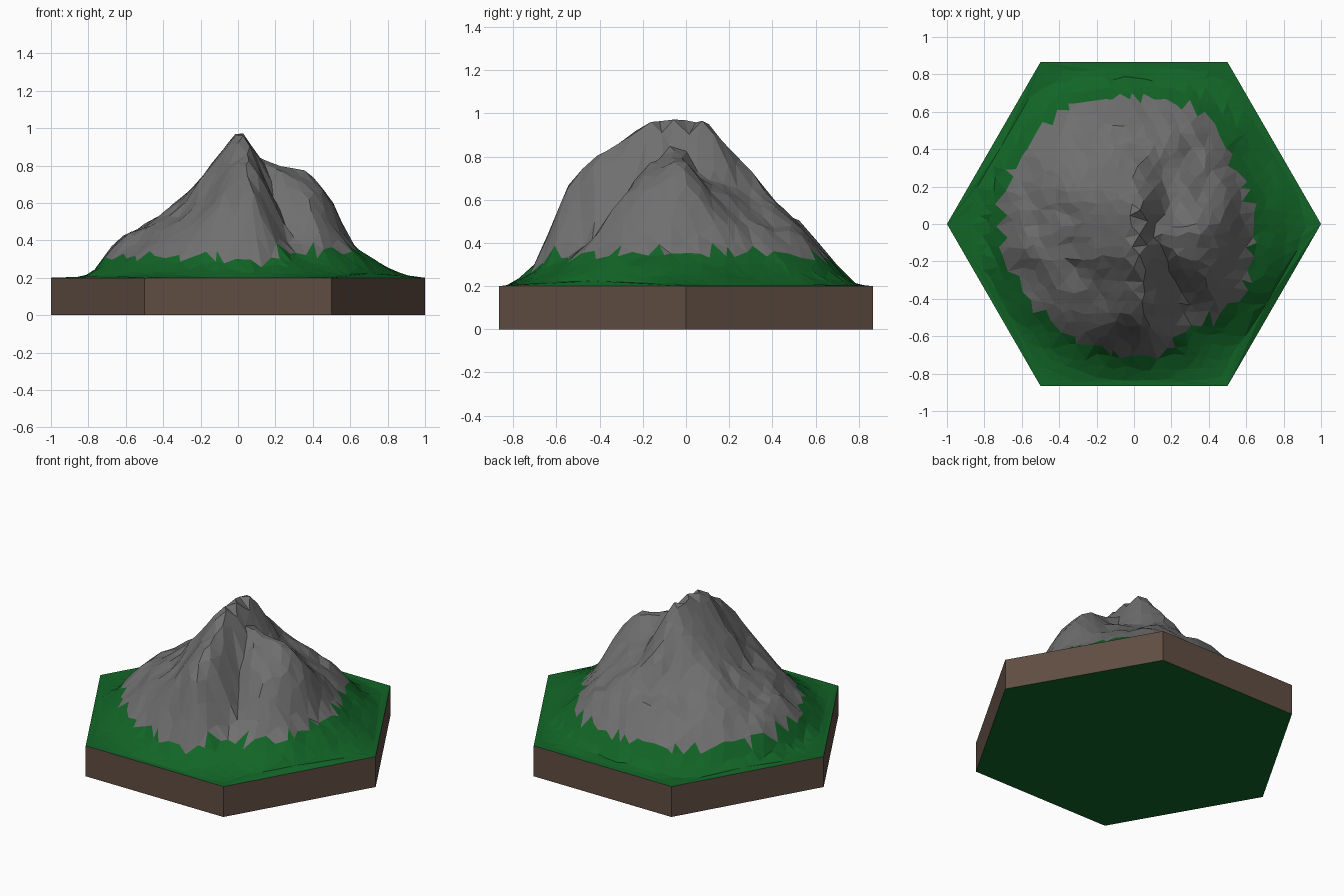
import bpy, bmesh, math, random
from mathutils import Vector, noise
from mathutils.geometry import delaunay_2d_cdt

if "Cube" in bpy.data.objects:
    bpy.data.objects.remove(bpy.data.objects["Cube"])

random.seed(7)
BASE = 0.2
CX, CY = 0.01, -0.03
R = [0, .12, .24, .36, .48, .6, .7, .8, .9, 1.0]

# Slope profiles every 30 degrees from +x: heights at the radii above
SLOPES = [
    [.95, .83, .80, .79, .66, .38, .31, .25, .21, .2],   # east shoulder
    [.95, .79, .68, .60, .52, .39, .29, .23, .2, .2],    # north-east gully
    [.95, .84, .69, .60, .54, .45, .35, .24, .2, .2],
    [.95, .93, .85, .69, .54, .46, .34, .21, .2, .2],    # back ridge
    [.95, .89, .74, .61, .53, .46, .37, .24, .2, .2],
    [.95, .87, .72, .61, .54, .46, .36, .23, .2, .2],
    [.95, .86, .69, .58, .51, .44, .36, .21, .2, .2],    # west spur
    [.95, .85, .66, .54, .47, .38, .30, .22, .2, .2],
    [.95, .86, .72, .60, .52, .39, .28, .22, .2, .2],
    [.95, .93, .84, .78, .67, .43, .26, .2, .2, .2],     # front ridge
    [.95, .80, .64, .50, .40, .33, .27, .22, .2, .2],    # front gully
    [.95, .82, .77, .72, .62, .41, .31, .24, .2, .2],
]
# Crest line running front to back: (y, x, z)
CREST = [(-.52, .07, .69), (-.42, .06, .82), (-.30, .04, .86),
         (-.19, .02, .96), (-.1, .02, .975), (.07, .02, .965)]


def along(profile, r):
    for i in range(len(R) - 1):
        if r <= R[i + 1]:
            t = (r - R[i]) / (R[i + 1] - R[i])
            return profile[i] + (profile[i + 1] - profile[i]) * t
    return BASE


def edge_distance(x, y):
    k = math.sqrt(3) / 2
    return k - max(abs(y), abs(x) * k + abs(y) * 0.5)


def crest(x, y):
    yc = min(CREST[-1][0], max(CREST[0][0], y))
    for (y0, x0, z0), (y1, x1, z1) in zip(CREST, CREST[1:]):
        if yc <= y1:
            t = (yc - y0) / (y1 - y0)
            xc, zc = x0 + (x1 - x0) * t, z0 + (z1 - z0) * t
            break
    dy = (y - yc) * (1.9 if y < yc else 1.05)
    dx = (x - xc) * (1.6 if x > xc else 1.0)     # steeper on the right
    return zc - 1.3 * max(0, math.hypot(dx, dy) - 0.035)


def height(x, y):
    dx, dy = x - CX, y - CY
    r = math.hypot(dx, dy)
    a = (math.degrees(math.atan2(dy, dx)) % 360) / 30
    i, t = int(a) % 12, a % 1
    t = t * t * (3 - 2 * t)
    h = along(SLOPES[i], r) * (1 - t) + along(SLOPES[(i + 1) % 12], r) * t
    h = max(h, crest(x, y))
    # craggy detail, strongest on the rock
    rough = min(1, max(0, (h - 0.22) / 0.2)) * min(1, r / 0.3)
    h += rough * 0.035 * noise.noise(Vector((x * 5, y * 5, 3.1)))
    h += rough * 0.03 * noise.noise(Vector((x * 9, y * 9, 7.7)))
    return BASE + max(0, h - BASE) * min(1, max(0, edge_distance(x, y) / 0.07))


def material(name, rgb):
    m = bpy.data.materials.new(name)
    m.diffuse_color = (*rgb, 1)
    m.use_nodes = True
    m.node_tree.nodes["Principled BSDF"].inputs["Base Color"].default_value = m.diffuse_color
    return m


def make_object(name, verts, faces, mats):
    me = bpy.data.meshes.new(name)
    me.from_pydata(verts, [], faces)
    for m in mats:
        me.materials.append(m)
    ob = bpy.data.objects.new(name, me)
    bpy.context.collection.objects.link(ob)
    bm = bmesh.new()
    bm.from_mesh(me)
    bmesh.ops.delete(bm, geom=[v for v in bm.verts if not v.link_faces], context='VERTS')
    bm.to_mesh(me)
    bm.free()
    return ob


green = material("grass", (0.006, 0.13, 0.02))
grey = material("rock", (0.16, 0.16, 0.16))
brown = material("earth", (0.115, 0.075, 0.055))

hexagon = [(math.cos(i * math.pi / 3), math.sin(i * math.pi / 3)) for i in range(6)]

# Earth slab: brown walls, green underside
slab = make_object("earth_slab",
                   [(x, y, 0) for x, y in hexagon] + [(x, y, BASE) for x, y in hexagon],
                   [(i, (i + 1) % 6, (i + 1) % 6 + 6, i + 6) for i in range(6)]
                   + [(5, 4, 3, 2, 1, 0)], [brown, green])
slab.data.polygons[6].material_index = 1

# Scattered points, triangulated into an irregular low-poly surface
points = [Vector(p) for p in hexagon]
step = 0.066
for row in range(-14, 15):
    for col in range(-16, 17):
        x = (col + 0.5 * (row % 2)) * step + random.uniform(-.28, .28) * step
        y = row * step * 0.9 + random.uniform(-.28, .28) * step
        if edge_distance(x, y) > 0.025:
            points.append(Vector((x, y)))
border = [(i, (i + 1) % 6) for i in range(6)]
flat, _, tris, *_ = delaunay_2d_cdt(points, border, [], 1, 1e-5)
surface = [(p.x, p.y, height(p.x, p.y)) for p in flat]


def is_rock(tri):
    x, z = (sum(surface[i][k] for i in tri) / 3 for k in (0, 2))
    return z > 0.315 + 0.07 * max(0, x)          # grass climbs higher on the right


# Grass skirt and rocky mountain
make_object("grass_skirt", surface, [t for t in tris if not is_rock(t)], [green])
make_object("mountain_rock", surface, [t for t in tris if is_rock(t)], [grey])
